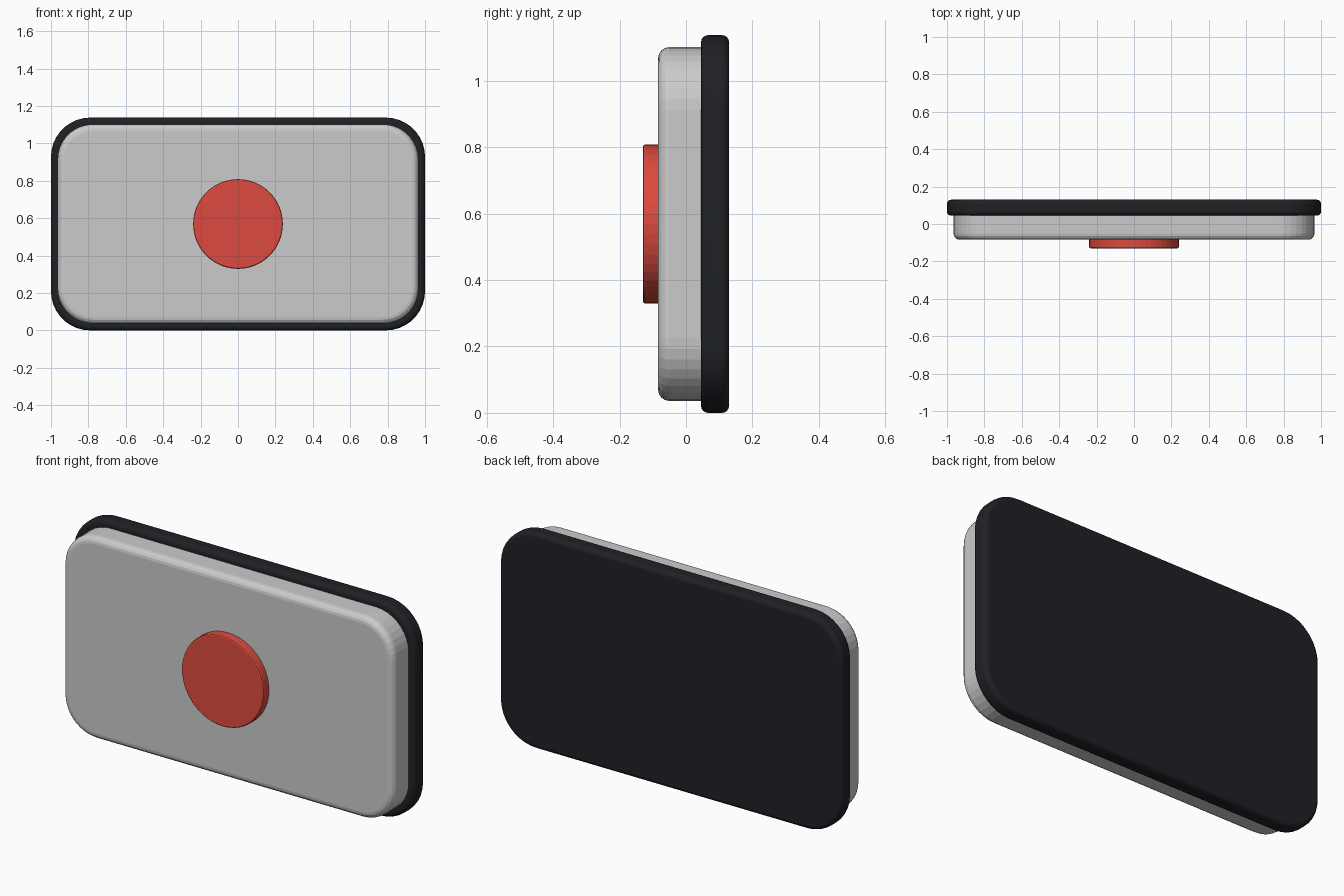
import bpy, bmesh, math

if "Cube" in bpy.data.objects:
    bpy.data.objects.remove(bpy.data.objects["Cube"])

CZ = 0.569  # height of the centre line


def colour(obj, name, rgb):
    mat = bpy.data.materials.new(name)
    mat.diffuse_color = (*rgb, 1)
    mat.use_nodes = True
    mat.node_tree.nodes["Principled BSDF"].inputs["Base Color"].default_value = mat.diffuse_color
    obj.data.materials.append(mat)


def rounded_outline(hw, hh, r, steps):
    pts = []
    for i, (sx, sz) in enumerate(((1, 1), (-1, 1), (-1, -1), (1, -1))):
        for k in range(steps + 1):
            a = math.pi / 2 * (i + k / steps)
            pts.append((sx * (hw - r) + r * math.cos(a), sz * (hh - r) + r * math.sin(a)))
    return pts


def slab(name, outline, y0, y1, bevel, segments, smooth=False):
    """Extrude an xz outline from y0 to y1 and round its rims."""
    bm = bmesh.new()
    face = bm.faces.new([bm.verts.new((x, y0, z + CZ)) for x, z in outline])
    ext = bmesh.ops.extrude_face_region(bm, geom=[face])["geom"]
    moved = [v for v in ext if isinstance(v, bmesh.types.BMVert)]
    bmesh.ops.translate(bm, verts=moved, vec=(0, y1 - y0, 0))
    bmesh.ops.recalc_face_normals(bm, faces=bm.faces)
    mesh = bpy.data.meshes.new(name)
    bm.to_mesh(mesh)
    bm.free()
    obj = bpy.data.objects.new(name, mesh)
    bpy.context.collection.objects.link(obj)
    mod = obj.modifiers.new("rim", "BEVEL")
    mod.width = bevel
    mod.segments = segments
    mod.limit_method = "ANGLE"
    mod.angle_limit = math.radians(40)
    if smooth:
        bpy.ops.object.select_all(action="DESELECT")
        obj.select_set(True)
        bpy.context.view_layer.objects.active = obj
        bpy.ops.object.shade_smooth_by_angle(angle=math.radians(35))
    return obj


# Dark back plate
plate = slab("back_plate", rounded_outline(1.0, CZ, 0.21, 9), 0.045, 0.13, 0.022, 4, True)
colour(plate, "dark", (0.014, 0.015, 0.019))

# Grey front body, its rear rim sunk into the plate
slab("front_body", rounded_outline(0.965, 0.533, 0.19, 9), -0.084, 0.085, 0.034, 4)

# Round red button
circle = [(0.24 * math.cos(math.tau * i / 48), 0.24 * math.sin(math.tau * i / 48)) for i in range(48)]
button = slab("button", circle, -0.13, -0.07, 0.008, 2)
colour(button, "red", (0.72, 0.07, 0.05))
